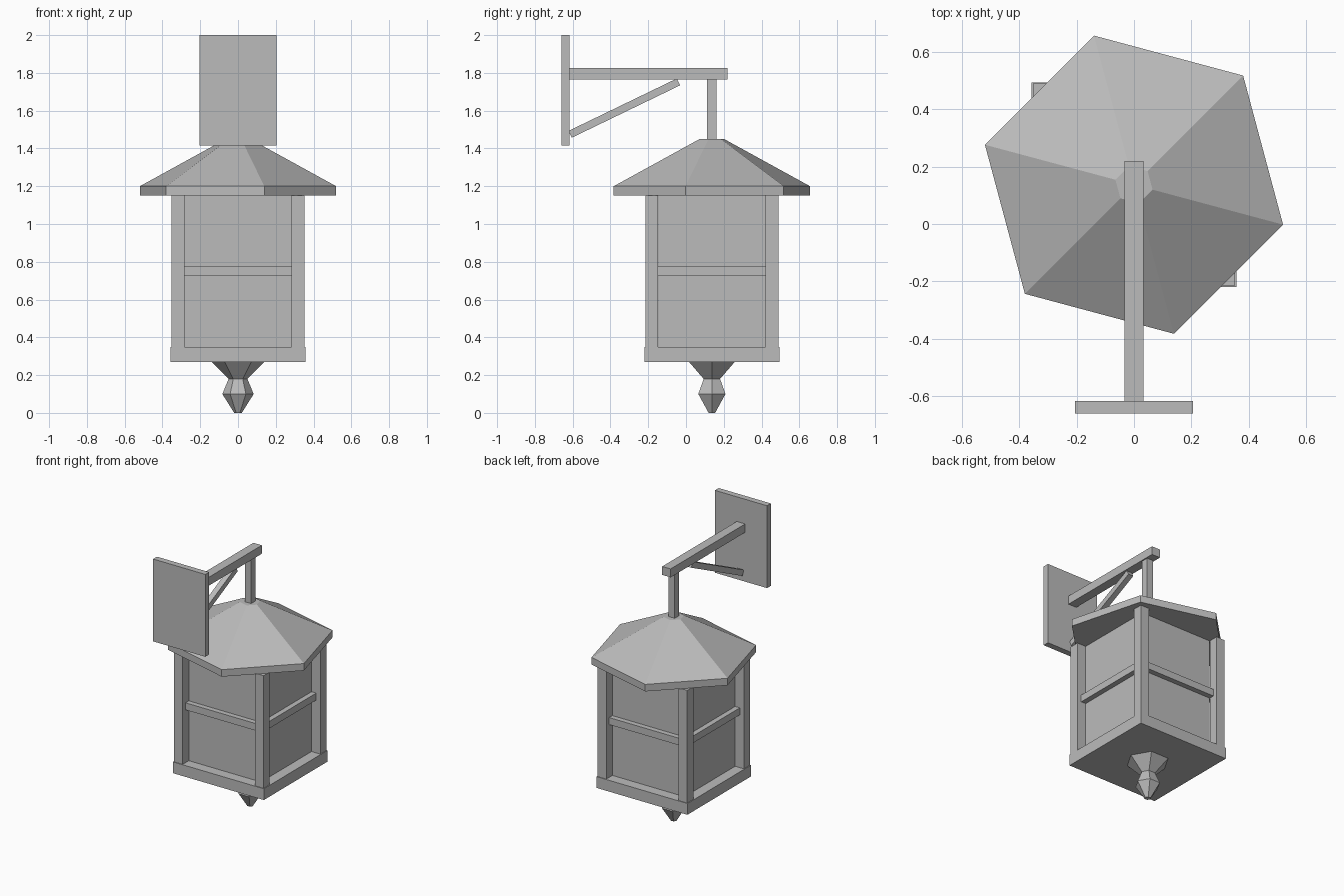
import bpy
import bmesh
import math
from mathutils import Vector

cube = bpy.data.objects.get("Cube")
if cube:
    bpy.data.objects.remove(cube, do_unlink=True)

CY = 0.137  # lantern axis, in front of and behind the wall bracket

metal = bpy.data.materials.new("grey metal")
metal.use_nodes = True
GREY = (0.5, 0.5, 0.5, 1)
metal.diffuse_color = GREY
metal.node_tree.nodes["Principled BSDF"].inputs["Base Color"].default_value = GREY


def finish(name, bm):
    bmesh.ops.recalc_face_normals(bm, faces=bm.faces)
    mesh = bpy.data.meshes.new(name)
    bm.to_mesh(mesh)
    bm.free()
    mesh.materials.append(metal)
    obj = bpy.data.objects.new(name, mesh)
    bpy.context.collection.objects.link(obj)
    return obj


def box(name, lo, hi):
    lo, hi = Vector(lo), Vector(hi)
    bm = bmesh.new()
    bmesh.ops.create_cube(bm, size=1)
    bmesh.ops.scale(bm, vec=hi - lo, verts=bm.verts)
    bmesh.ops.translate(bm, vec=(lo + hi) / 2, verts=bm.verts)
    return finish(name, bm)


def hex_turned(name, profile, turn):
    """Six-sided closed solid from (radius, height) rings."""
    bm = bmesh.new()
    rings = []
    for r, z in profile:
        angles = [turn + i * math.pi / 3 for i in range(6)]
        rings.append([bm.verts.new((r * math.cos(a), CY + r * math.sin(a), z)) for a in angles])
    for a, b in zip(rings, rings[1:]):
        for i in range(6):
            j = (i + 1) % 6
            bm.faces.new((a[i], a[j], b[j], b[i]))
    bm.faces.new(rings[0])
    bm.faces.new(rings[-1])
    return finish(name, bm)


# Lantern body: base tray, glass core and corner posts
box("base", (-0.357, CY - 0.357, 0.27), (0.357, CY + 0.357, 0.35))
box("glass_panes", (-0.283, CY - 0.283, 0.35), (0.283, CY + 0.283, 1.15))
for side, sx in (("left", 1), ("right", -1)):
    for end, sy in (("front", -1), ("back", 1)):
        x, y = sx * 0.318, CY + sy * 0.318
        box(f"{end}_{side}_post", (x - 0.034, y - 0.034, 0.35), (x + 0.034, y + 0.034, 1.15))

# Crossbars between the posts
for name, turn in (("front", 0), ("left", 1), ("back", 2), ("right", 3)):
    bar = box(f"{name}_crossbar", (-0.284, -0.32, 0.725), (0.284, -0.28, 0.775))
    bar.rotation_euler.z = turn * math.pi / 2
    bar.location.y = CY

# Twisted hexagonal roof and bottom finial
hex_turned("roof", [(0.538, 1.15), (0.538, 1.2), (0.067, 1.45)], math.radians(-15))
hex_turned("finial", [(0.02, 0), (0.083, 0.1), (0.05, 0.18), (0.14, 0.27)], 0)

# Wall bracket
box("wall_plate", (-0.205, -0.66, 1.415), (0.205, -0.617, 2))
box("arm", (-0.033, -0.617, 1.765), (0.033, 0.22, 1.825))
box("hanging_rod", (-0.025, CY - 0.025, 1.45), (0.025, CY + 0.025, 1.765))

# Diagonal brace under the arm
start, end = Vector((0, -0.613, 1.475)), Vector((0, -0.04, 1.752))
span = end - start
brace = box("brace", (-0.02, -span.length / 2, -0.02), (0.02, span.length / 2, 0.02))
brace.location = (start + end) / 2
brace.rotation_euler.x = math.atan2(span.z, span.y)
